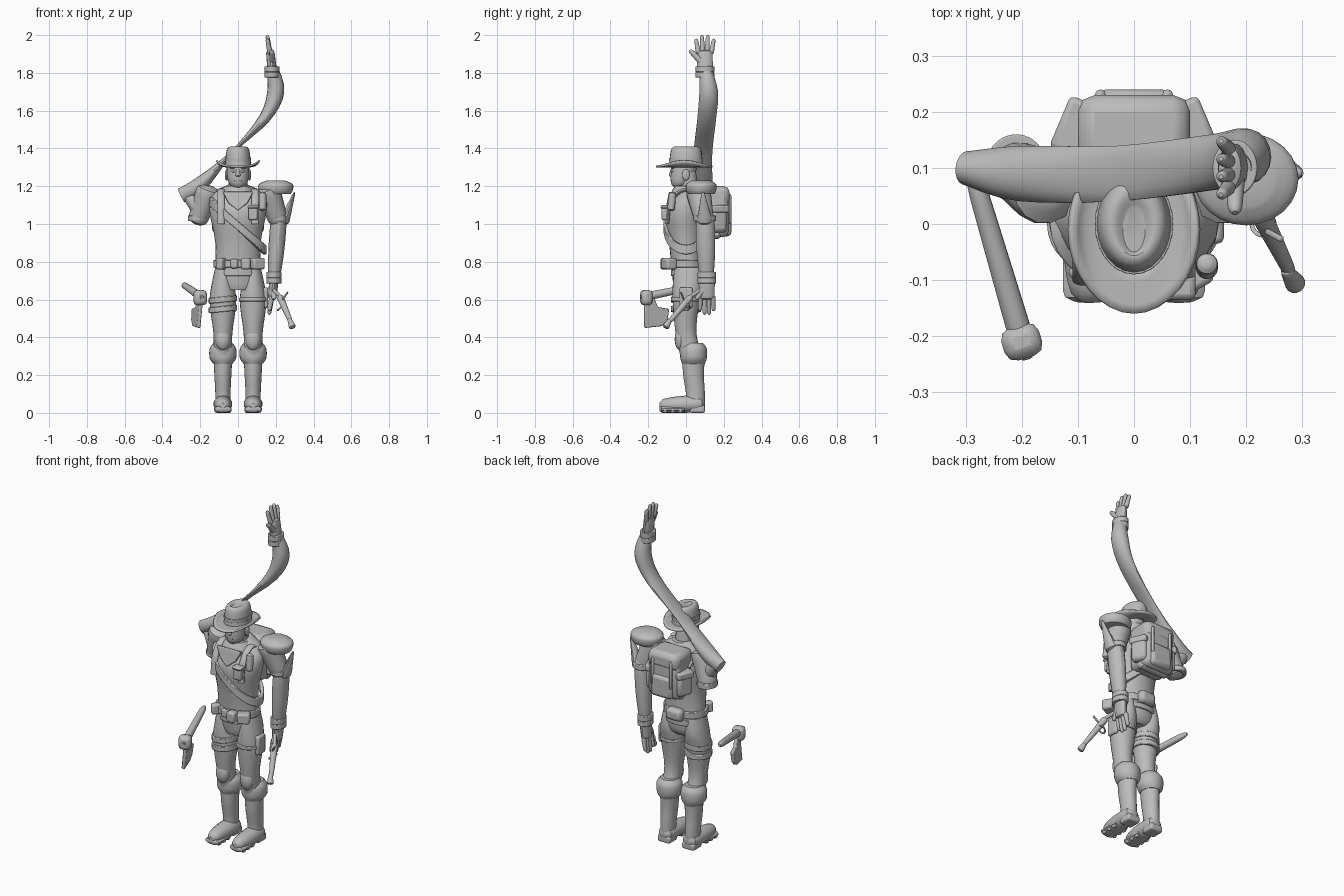
import bpy
import bmesh
from math import sin, cos, pi, sqrt
from mathutils import Vector

if "Cube" in bpy.data.objects:
    bpy.data.objects.remove(bpy.data.objects["Cube"])

X, Y, Z = Vector((1, 0, 0)), Vector((0, 1, 0)), Vector((0, 0, 1))
grey = bpy.data.materials.new("plain grey")
grey.use_nodes = True
grey.diffuse_color = (.5, .5, .5, 1)
grey.node_tree.nodes["Principled BSDF"].inputs["Base Color"].default_value = grey.diffuse_color
made = []


def finish(name, bm, bevel=0):
    bmesh.ops.recalc_face_normals(bm, faces=bm.faces)
    mesh = bpy.data.meshes.new(name)
    bm.to_mesh(mesh)
    bm.free()
    mesh.materials.append(grey)
    ob = bpy.data.objects.new(name, mesh)
    bpy.context.collection.objects.link(ob)
    if bevel:
        modifier = ob.modifiers.new("rounded edges", "BEVEL")
        modifier.width, modifier.segments = bevel, 2
    made.append(ob)
    return ob


def spline(rows, steps=4):
    """Smooth curve through every station, whatever its width."""
    padded = [rows[0], *rows, rows[-1]]
    out = []
    for before, start, end, after in zip(padded, padded[1:], padded[2:], padded[3:]):
        for t in (step / steps for step in range(steps)):
            out.append([b + t / 2 * (c - a + t * (2 * a - 5 * b + 4 * c - d + t * (3 * b - 3 * c + d - a)))
                        for a, b, c, d in zip(before, start, end, after)])
    return out + [rows[-1]]


def circle(count):
    return [(cos(2 * pi * k / count), sin(2 * pi * k / count)) for k in range(count)]


def bridge(bm, loops):
    for low, high in zip(loops, loops[1:]):
        for k in range(len(low)):
            bm.faces.new((low[k - 1], low[k], high[k], high[k - 1]))


def skin(name, rows, ref=Y, axis=None, sides=18):
    """Skin elliptical sections (x, y, z, half width, half depth along ref)."""
    bm, loops = bmesh.new(), []
    for i, (x, y, z, wide, deep) in enumerate(rows):
        ahead, behind = rows[min(i + 1, len(rows) - 1)], rows[max(i - 1, 0)]
        along = axis or (Vector(ahead[:3]) - Vector(behind[:3])).normalized()
        v = (ref - along * ref.dot(along)).normalized()
        u = v.cross(along)
        loops.append([bm.verts.new(Vector((x, y, z)) + u * wide * c + v * deep * s) for c, s in circle(sides)])
    bridge(bm, loops)
    bm.faces.new(loops[0])
    bm.faces.new(loops[-1])
    return finish(name, bm)


def column(name, rows, x=0):
    """Upright form from (y, z, half width, half depth)."""
    return skin(name, spline([(x, *row) for row in rows]), axis=Z, sides=24)


def limb(name, start, end, first, last, depth=1, swell=0, ref=Y, steps=12):
    """Straight tapering limb with rounded ends and a swelling in the middle."""
    start, end, rows = Vector(start), Vector(end), []
    for k in range(steps + 1):
        t = (1 - cos(pi * k / steps)) / 2
        rounding = max(sqrt(1 - abs(2 * t - 1) ** steps), .4)
        radius = (first + (last - first) * t + swell * sin(pi * t)) * rounding
        rows.append((*start.lerp(end, t), radius, radius * depth))
    return skin(name, rows, ref, sides=14)


def ring(name, at, rx, ry, height, thick=.01, slope=0, sides=28):
    """Strap around an elliptical form, tilted sideways by slope."""
    corners = ((-thick, -height), (thick, -height), (thick, height), (-thick, height))
    bm = bmesh.new()
    loops = [[bm.verts.new((at[0] + (rx + out) * c, at[1] + (ry + out) * s, at[2] + slope * rx * c + up / 2))
              for out, up in corners] for c, s in circle(sides)]
    bridge(bm, loops + loops[:1])
    return finish(name, bm, thick / 3)


def box(name, at, size, bevel=.01, tilt=(0, 0, 0)):
    bm = bmesh.new()
    bmesh.ops.create_cube(bm, size=1)
    bmesh.ops.scale(bm, vec=size, verts=bm.verts)
    ob = finish(name, bm, bevel)
    ob.location, ob.rotation_euler = at, tilt
    return ob


def plate(name, points, at, u, v, thick):
    """Flat outline in the plane of u and v, given thickness."""
    normal = u.cross(v).normalized() * thick
    bm = bmesh.new()
    face = bm.faces.new([bm.verts.new(Vector(at) + u * p + v * q - normal / 2) for p, q in points])
    extra = bmesh.ops.extrude_face_region(bm, geom=[face])["geom"]
    bmesh.ops.translate(bm, vec=normal, verts=[part for part in extra if isinstance(part, bmesh.types.BMVert)])
    return finish(name, bm, thick / 4)


def ball(name, at, size):
    bm = bmesh.new()
    bmesh.ops.create_uvsphere(bm, u_segments=16, v_segments=10, radius=1)
    bmesh.ops.scale(bm, vec=size, verts=bm.verts)
    bmesh.ops.translate(bm, vec=at, verts=bm.verts)
    return finish(name, bm)


def hand(name, wrist, way, fan):
    """Gloved hand with a cuff; way is +1 for fingers up, -1 for down; fan spreads the fingers."""
    wrist, reach = Vector(wrist), Z * way
    knuckles = wrist + reach * .1 - X * .01
    limb(name + "_palm", wrist, knuckles, .025, .022, depth=1.8)
    for i, length in enumerate((.06, .08, .08, .06)):
        spread = Y * (i - 1.5)
        root = knuckles + spread * .022 - reach * .02
        limb(name + "_finger", root, root + reach * (length + .02) + spread * fan - X * .015, .014, .01)
    limb(name + "_thumb", wrist + reach * .02, wrist + reach * .1 - Y * (.05 + fan * 3), .02, .012)
    for gap in (0, .03):
        ring(name + "_cuff", wrist - reach * gap, .03, .04, .03)


# Torso, neck and head
column("torso", [(0, .65, .08, .06), (.01, .7, .12, .08), (0, .9, .12, .09), (0, 1.06, .15, .11),
                 (.03, 1.15, .14, .09), (.04, 1.21, .05, .05)])
limb("neck", (0, .03, 1.1), (0, 0, 1.3), .05, .05)
column("head", [(-.04, 1.19, .02, .02), (-.03, 1.22, .05, .05), (-.01, 1.3, .06, .07), (-.01, 1.36, .05, .07)])
limb("nose", (0, -.07, 1.3), (0, -.08, 1.25), .008, .014)
box("brow", (0, -.07, 1.3), (.09, .02, .01), .004)
box("mouth", (0, -.07, 1.23), (.04, .02, .01), .004)
for side in (1, -1):
    ball("ear", (side * .06, 0, 1.26), (.01, .02, .03))
    ball("eye", (side * .02, -.07, 1.28), (.014, .01, .008))

# Hat: crown with a pinched top, band, and brim curled up at the sides
column("hat_crown", [(0, 1.31, .07, .09), (0, 1.39, .06, .08), (0, 1.41, .04, .06), (-.01, 1.4, .02, .04)])
ring("hat_band", (0, 0, 1.34), .065, .085, .02, .005)
bm = bmesh.new()
rims = [[bm.verts.new(((.05 + .06 * f) * c, -.01 + (.07 + .08 * f) * s, 1.31 + .03 * (f * c) ** 4))
         for c, s in circle(32)] for f in (0, .3, .6, .8, 1)]
bridge(bm, rims)
finish("hat_brim", bm).modifiers.new("thickness", "SOLIDIFY").thickness = .01

# Neckerchief
column("scarf_collar", [(.01, 1.12, .1, .09), (0, 1.16, .09, .08), (0, 1.2, .06, .06)])
plate("scarf_point", [(-.08, .1), (.08, .1), (.05, .04), (0, 0), (-.05, .04)],
      (0, -.1, 1.07), X, Vector((0, .2, 1)), .02)

# Straps, belt and pouches
ring("bandolier", (0, 0, .99), .14, .11, .05, slope=-.9)
ring("belt", (0, 0, .79), .12, .09, .04)
ring("shirt_hem", (0, .01, .74), .115, .08, .03)
for side in (1, -1):
    skin("pack_strap", spline([(side * .09, y, z, .01, .02)
                               for y, z in ((-.1, 1), (-.08, 1.12), (0, 1.18), (.12, 1.1))]), ref=X)
box("left_pouch", (.1, -.09, .79), (.07, .06, .06), tilt=(0, 0, .5))
box("right_pouch", (-.09, -.08, .79), (.04, .05, .06), tilt=(0, 0, -.6))
box("belt_buckle", (-.02, -.1, .79), (.04, .02, .05))
box("small_pouch", (.04, -.11, .79), (.05, .05, .06))
box("back_pouch", (0, .1, .79), (.1, .06, .07), .02)
box("chest_pouch", (.08, -.11, 1.06), (.05, .04, .08))
box("chest_pouch_flap", (.08, -.11, 1.09), (.06, .05, .02))
limb("chest_canister", (.13, -.08, 1.07), (.13, -.07, 1.17), .02, .02)

# Backpack
box("pack_body", (0, .15, 1.06), (.2, .15, .26), .03)
box("pack_flap", (0, .15, 1.15), (.2, .16, .1), .03)
box("pack_pocket", (0, .21, 1), (.14, .06, .13), .02)
for side in (1, -1):
    box("side_pocket", (side * .1, .17, 1.02), (.06, .09, .13), .02, (0, 0, side * .4))
    box("side_pocket_lid", (side * .1, .17, 1.08), (.07, .1, .04), tilt=(0, 0, side * .4))
    box("pack_buckle_strap", (side * .06, .23, 1.08), (.02, .02, .16))
limb("bed_roll", (-.1, .16, .95), (.1, .16, .95), .03, .03)

# Legs and boots
for side in (1, -1):
    x = side * .08
    column("trouser_leg", [(.01, .77, .04, .07), (.01, .68, .06, .08), (0, .58, .07, .07), (0, .42, .05, .055),
                           (.03, .3, .05, .06)], x)
    ball("knee_pad", (x, -.03, .39), (.04, .03, .06))
    column("boot_cuff", [(.04, .37, .05, .05), (.04, .34, .07, .07), (.04, .29, .07, .07), (.04, .26, .05, .06)], x)
    column("boot_shaft", [(.04, .3, .05, .06), (.04, .2, .045, .055), (.05, .1, .04, .05), (.05, .03, .04, .05)], x)
    limb("boot_foot", (x, .1, .05), (x, -.14, .04), .04, .03, depth=1.1, swell=.01, ref=X)
    box("boot_heel", (x, .06, .02), (.08, .08, .04))
    limb("boot_sole", (x, 0, .02), (x, -.14, .02), .02, .02, depth=2.4, ref=X)
    for i in range(3):
        for edge in (-.035, .035):
            box("sole_tread", (x + edge, -.03 - i * .04, .015), (.02, .03, .03))
    # Sleeves over both shoulders
    limb("sleeve", (side * .15, .06, 1.2), (side * .22, .1, 1), .07, .05)
    ring("sleeve_cuff", (side * .21, .1, 1.03), .045, .05, .03)
for z in (.55, .6):
    ring("thigh_band", (-.08, 0, z), .065, .07, .03, slope=.1)
box("thigh_holster", (.145, 0, .61), (.03, .07, .11))
ring("holster_strap", (.08, 0, .6), .065, .07, .02)

# Left arm hanging down, with shoulder pad and torn sleeve
limb("left_forearm", (.22, .1, 1.08), (.187, .11, .66), .04, .025, depth=1.2, swell=.01)
limb("torn_sleeve", (.24, .1, 1), (.3, .09, 1.17), .03, .005, depth=1.5)
column("shoulder_pad", [(.08, 1.16, .08, .07), (.08, 1.18, .09, .08), (.08, 1.21, .09, .08), (.08, 1.23, .05, .05)],
       .2)
hand("left_hand", (.19, .11, .7), -1, .002)

# Right arm, stretched up behind the hat
skin("right_arm", spline([(-.3, .1, 1.15, .04, .03), (-.2, .09, 1.21, .04, .05), (-.03, .09, 1.38, .01, .05),
                          (.14, .11, 1.56, .03, .05), (.2, .12, 1.7, .045, .05), (.18, .1, 1.83, .03, .03)]))
limb("right_elbow", (-.2, .08, 1.08), (-.27, .1, 1.16), .05, .03)
hand("right_hand", (.18, .1, 1.82), 1, .01)

# Hand axe beside the right leg
limb("axe_handle", (-.29, .1, .68), (-.19, -.24, .61), .017, .023, ref=X)
box("axe_head", (-.2, -.21, .61), (.07, .06, .08), .02, (0, 0, .3))
plate("axe_blade", [(-.22, .02), (-.17, .02), (-.15, -.03), (-.09, -.04), (-.1, -.1), (-.13, -.13), (-.22, -.14)],
      (-.26, 0, .59), Vector((-.3, 1, 0)), Vector((.1, 0, 1)), .02)

# Pistol held in the left hand
limb("pistol_barrel", (.18, .09, .66), (.24, 0, .6), .01, .01)
limb("pistol_body", (.22, .03, .62), (.28, -.09, .48), .02, .012)
limb("pistol_butt", (.27, -.08, .5), (.29, -.11, .45), .01, .02)
ring("trigger_guard", (.23, 0, .56), .02, .02, .01, .004, slope=.8)
box("pistol_hammer", (.25, -.02, .62), (.01, .01, .05), .003, (.3, .6, 0))

for ob in made:
    ob.select_set(True)
bpy.context.view_layer.objects.active = made[0]
bpy.ops.object.shade_smooth_by_angle()
